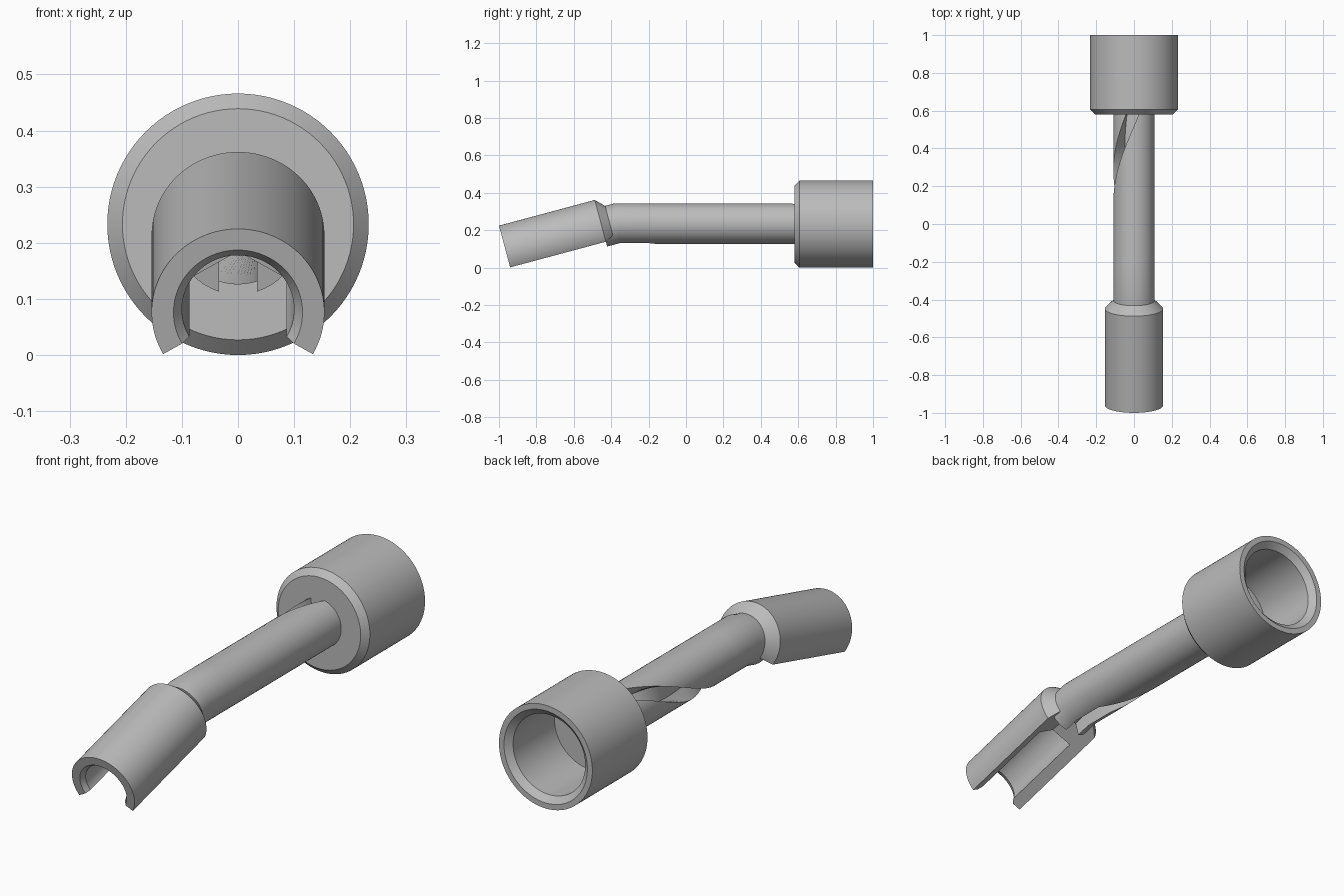
import bpy, bmesh
from math import sin, cos, radians, pi
from mathutils import Vector

cube = bpy.data.objects.get("Cube")
if cube:
    bpy.data.objects.remove(cube)

steel = bpy.data.materials.new("satin_grey")
steel.use_nodes = True
GREY = (0.5, 0.5, 0.5, 1)
steel.diffuse_color = GREY
steel.node_tree.nodes["Principled BSDF"].inputs["Base Color"].default_value = GREY

TILT = radians(15)
SIDE = Vector((1, 0, 0))


def frame(tilt):
    """Axis and up directions of a part that rises towards the back."""
    return Vector((0, cos(tilt), sin(tilt))), Vector((0, -sin(tilt), cos(tilt)))


def finish(name, bm):
    bmesh.ops.remove_doubles(bm, verts=bm.verts, dist=1e-5)
    bmesh.ops.recalc_face_normals(bm, faces=bm.faces)
    mesh = bpy.data.meshes.new(name)
    bm.to_mesh(mesh)
    bm.free()
    mesh.materials.append(steel)
    obj = bpy.data.objects.new(name, mesh)
    bpy.context.collection.objects.link(obj)
    bpy.ops.object.select_all(action='DESELECT')
    obj.select_set(True)
    bpy.context.view_layer.objects.active = obj
    bpy.ops.object.shade_smooth_by_angle(angle=radians(25))
    return obj


def loft(name, rings, caps=True):
    """Skin closed rings of points, one after another."""
    bm = bmesh.new()
    rows = [[bm.verts.new(p) for p in ring] for ring in rings]
    n = len(rows[0])
    for a, b in zip(rows, rows[1:]):
        for i in range(n):
            j = (i + 1) % n
            bm.faces.new((a[i], a[j], b[j], b[i]))
    if caps:
        bm.faces.new(rows[0])
        bm.faces.new(rows[-1])
    return finish(name, bm)


def lathe(name, profile, origin, tilt, sweep=2 * pi, steps=96):
    """Turn a closed (along, radius) profile about an axis, centred on the top."""
    axis, up = frame(tilt)
    rings = []
    for k in range(steps + 1):
        a = sweep * (k / steps - 0.5)
        out = SIDE * sin(a) + up * cos(a)
        rings.append([origin + axis * s + out * r for s, r in profile])
    return loft(name, rings, caps=sweep < 2 * pi - 0.01)


# Hollow round socket at the back, chamfered outside and at the mouth
lathe("rear_socket",
      [(0.58, 0), (0.58, 0.206), (0.607, 0.233), (1, 0.233), (1, 0.208),
       (0.975, 0.18), (0.68, 0.18), (0.68, 0)],
      Vector((0, 0, 0.233)), 0)

# Tilted clip at the front, open along the lower third
CLIP = Vector((0, -0.96, 0.076))
lathe("front_clip",
      [(0, 0.154), (0.53, 0.154), (0.575, 0.109), (0.575, 0), (0.42, 0),
       (0.42, 0.1), (0.02, 0.1), (0, 0.115)],
      CLIP, TILT, sweep=radians(240), steps=64)

# Bent shaft with a channel that winds from the underside to the top
R, HALF, FLOOR = 0.109, 0.034, 0.035
wall = (R * R - HALF * HALF) ** 0.5


def section(centre, up, turn, stretch=1):
    """Round section with a square channel, turned about the shaft axis."""
    start = radians(18.2)
    arc = [start + (2 * pi - 2 * start) * i / 72 for i in range(73)]
    flat = [(R * sin(a), R * cos(a)) for a in arc]
    flat[0], flat[-1] = (HALF, wall), (-HALF, wall)
    flat += [(-HALF, FLOOR), (HALF, FLOOR)]
    c, s = cos(turn), sin(turn)
    return [centre + SIDE * (x * c - z * s) + up * ((x * s + z * c) * stretch)
            for x, z in flat]


axis, up = frame(TILT)
mid_up = frame(TILT / 2)[1]
bend = CLIP + axis * 0.614
level = Vector((0, 0, 1))
rings = [section(CLIP + axis * 0.53, up, pi),
         section(bend, mid_up, pi, 1 / cos(TILT / 2))]
TWIST_START, TWIST_END = -0.2, 0.6
for k in range(49):
    t = k / 48
    y = TWIST_START + (TWIST_END - TWIST_START) * t
    rings.append(section(Vector((0, y, bend.z)), level, pi * (1 - t)))
loft("grooved_shaft", rings)
